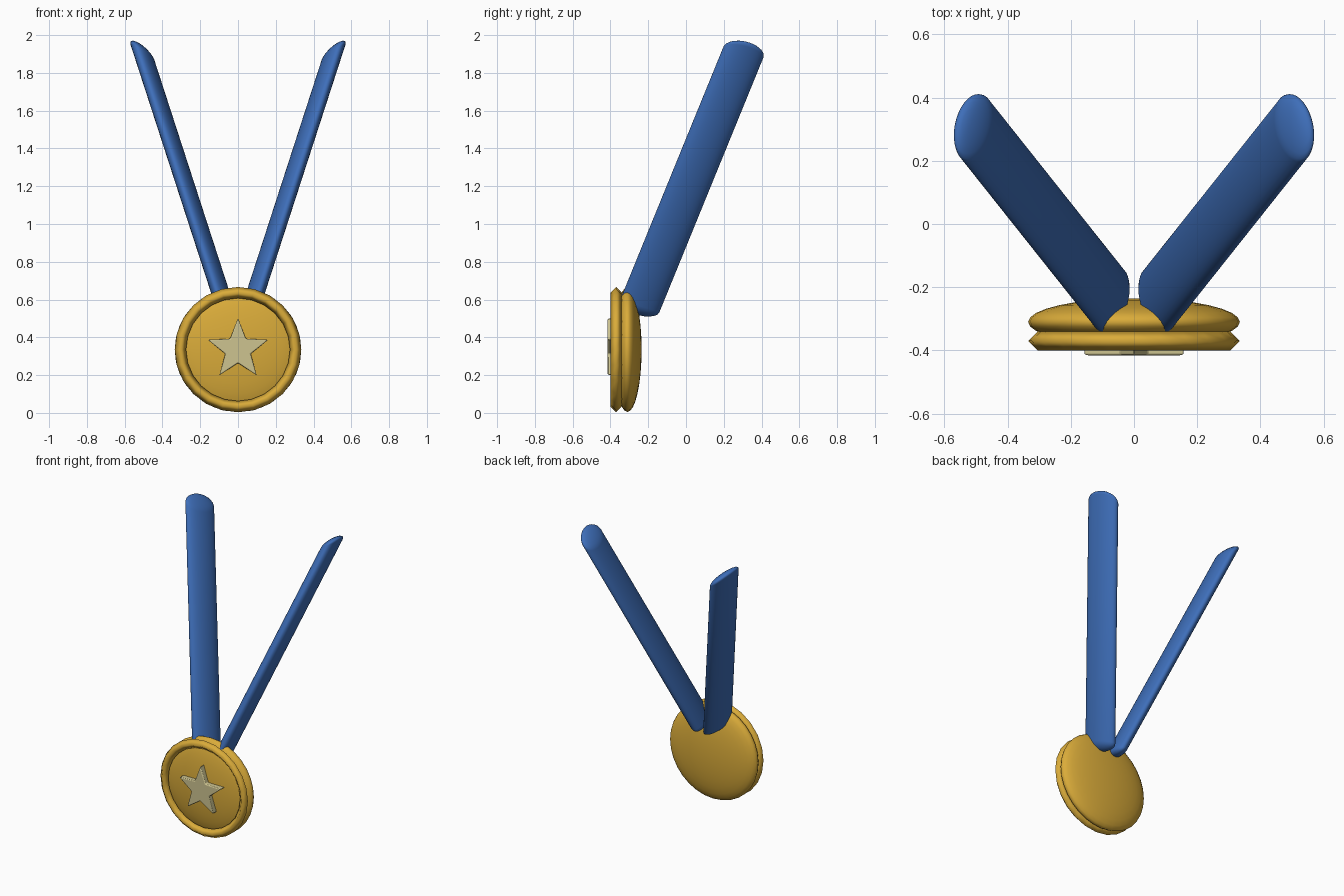
import bpy, bmesh, math
from mathutils import Vector, Matrix

if "Cube" in bpy.data.objects:
    bpy.data.objects.remove(bpy.data.objects["Cube"])

CENTRE = Vector((0, -0.31, 0.335))


def material(name, rgb):
    m = bpy.data.materials.new(name)
    m.diffuse_color = (*rgb, 1)
    m.use_nodes = True
    m.node_tree.nodes["Principled BSDF"].inputs["Base Color"].default_value = m.diffuse_color
    return m


gold = material("gold", (0.70, 0.41, 0.042))
blue = material("ribbon blue", (0.048, 0.156, 0.485))
pale = material("pale gold", (0.61, 0.55, 0.28))


def finish(bm, name, mat, angle=180):
    bmesh.ops.recalc_face_normals(bm, faces=bm.faces)
    mesh = bpy.data.meshes.new(name)
    bm.to_mesh(mesh)
    bm.free()
    mesh.materials.append(mat)
    ob = bpy.data.objects.new(name, mesh)
    bpy.context.collection.objects.link(ob)
    bpy.ops.object.select_all(action='DESELECT')
    ob.select_set(True)
    bpy.context.view_layer.objects.active = ob
    bpy.ops.object.shade_smooth_by_angle(angle=math.radians(angle))
    return ob


def bridge(bm, rings, closed=False):
    n = len(rings[0])
    pairs = list(zip(rings, rings[1:]))
    if closed:
        pairs.append((rings[-1], rings[0]))
    for a, b in pairs:
        for i in range(n):
            j = (i + 1) % n
            bm.faces.new((a[i], a[j], b[j], b[i]))


# medal body: flattened sphere
bm = bmesh.new()
bmesh.ops.create_uvsphere(bm, u_segments=32, v_segments=16, radius=1)
bmesh.ops.transform(bm, verts=bm.verts, matrix=Matrix.Translation(CENTRE)
                    @ Matrix.Diagonal((0.335, 0.075, 0.33, 1))
                    @ Matrix.Rotation(math.pi / 2, 4, 'X'))
finish(bm, "medal_disc", gold)

# raised rim with a diamond section
bm = bmesh.new()
rings = []
for k in range(24):
    a = math.tau * k / 24
    ring = []
    for s in range(4):
        t = math.tau * s / 4
        r = 0.305 + 0.03 * math.cos(t)
        ring.append(bm.verts.new((r * math.cos(a), -0.37 + 0.03 * math.sin(t),
                                  CENTRE.z + 0.99 * r * math.sin(a))))
    rings.append(ring)
bridge(bm, rings, closed=True)
finish(bm, "medal_rim", gold)

# star on the front
bm = bmesh.new()
pts = []
for k in range(10):
    r = 0.168 if k % 2 == 0 else 0.071
    a = math.pi / 2 + math.tau * k / 10
    pts.append(bm.verts.new((r * math.cos(a), -0.37, CENTRE.z + r * math.sin(a))))
face = bm.faces.new(pts)
ext = bmesh.ops.extrude_face_region(bm, geom=[face])
front = [v for v in ext["geom"] if isinstance(v, bmesh.types.BMVert)]
bmesh.ops.translate(bm, verts=front, vec=(0, -0.046, 0))
star = finish(bm, "star", pale, 30)
bev = star.modifiers.new("soft edges", 'BEVEL')
bev.width = 0.006
bev.segments = 2

# ribbons: oval straps with slanted, rounded ends
AXIS = Vector((0.325, 0.41, 1)).normalized()
WIDE = Vector((-0.274, 0.918, -0.287))
WIDE = (WIDE - AXIS * WIDE.dot(AXIS)).normalized()
THIN = WIDE.cross(AXIS).normalized()
LOW, HIGH = Vector((0.07, -0.245, 0.565)), Vector((0.503, 0.30, 1.90))


def ribbon(name, side):
    bm = bmesh.new()
    rings = []
    # end centre, direction, slant, dome height, ring scales
    for c, sign, slant, dome, scales in (
            (LOW, -1, 0.015, 0.05, (0.12, 0.4, 0.65, 0.85, 0.96, 1)),
            (HIGH, 1, 0.05, 0.05, (1, 0.96, 0.85, 0.65, 0.4, 0.12))):
        for s in scales:
            ring = []
            for k in range(32):
                a = math.tau * k / 32
                v = s * math.cos(a)
                t = sign * dome * math.sqrt(1 - s * s) + slant * v + 0.01 * (sign > 0)
                p = c + THIN * 0.044 * v + WIDE * 0.113 * s * math.sin(a) + AXIS * t
                ring.append(bm.verts.new((side * p.x, p.y, p.z)))
            rings.append(ring)
    bridge(bm, rings)
    bm.faces.new(rings[0])
    bm.faces.new(rings[-1])
    finish(bm, name, blue, 60)


ribbon("ribbon_right", 1)
ribbon("ribbon_left", -1)
